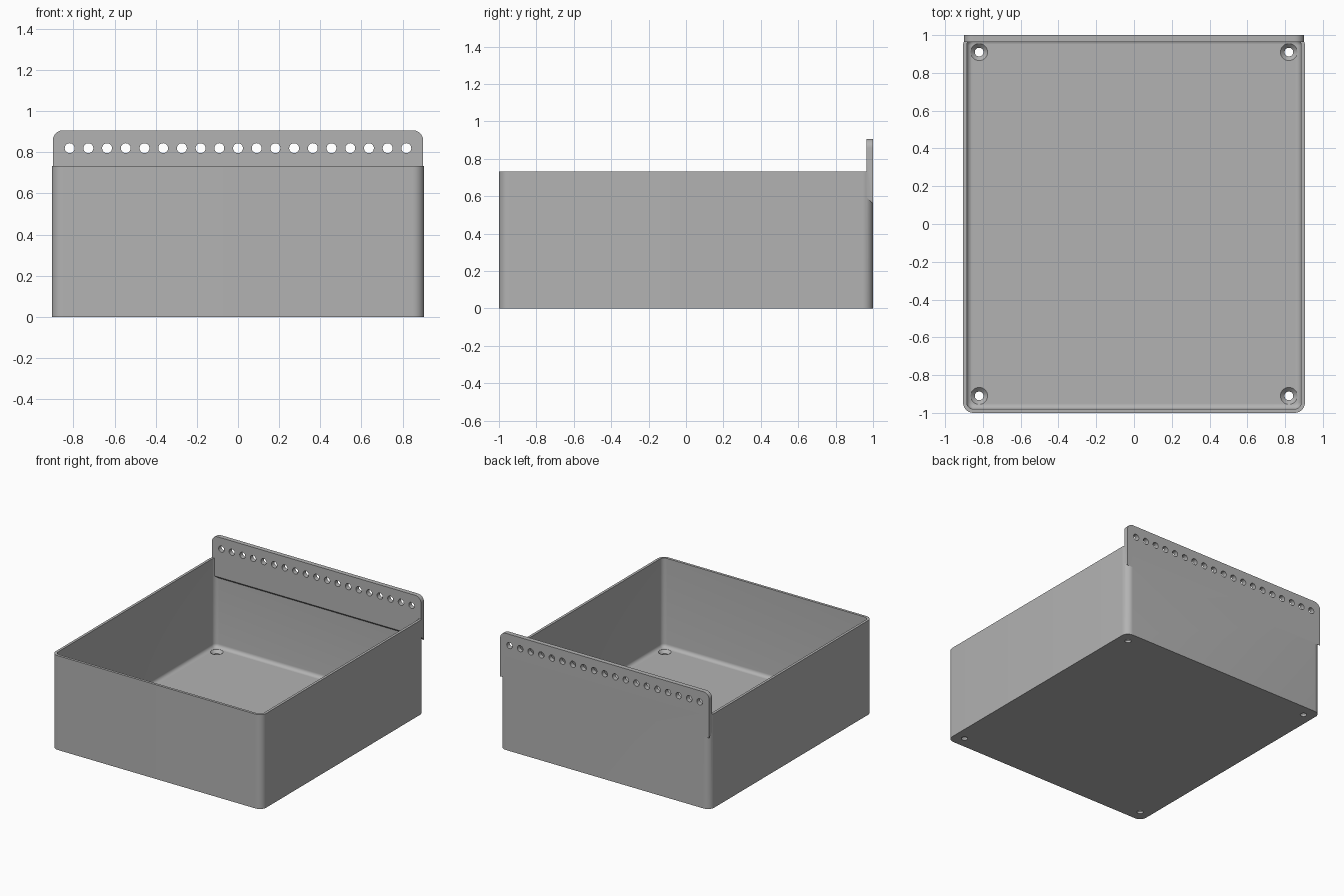
import bpy, bmesh
from math import sin, cos, pi

WIDTH, LENGTH, HEIGHT = 1.81, 2.0, 0.733
WALL, FLOOR = 0.02, 0.04

default = bpy.data.objects.get("Cube")
if default:
    bpy.data.objects.remove(default, do_unlink=True)

grey = bpy.data.materials.new("grey plastic")
grey.use_nodes = True
color = (0.45, 0.45, 0.45, 1)
grey.diffuse_color = color
grey.node_tree.nodes["Principled BSDF"].inputs["Base Color"].default_value = color


def make_object(name, bm):
    bmesh.ops.recalc_face_normals(bm, faces=bm.faces)
    mesh = bpy.data.meshes.new(name)
    bm.to_mesh(mesh)
    bm.free()
    mesh.materials.append(grey)
    obj = bpy.data.objects.new(name, mesh)
    bpy.context.collection.objects.link(obj)
    return obj


def arc(cx, cy, radius, start, steps=10):
    angles = [start + pi / 2 * i / steps for i in range(steps + 1)]
    return [(cx + radius * cos(a), cy + radius * sin(a)) for a in angles]


def extrude(points, direction):
    bm = bmesh.new()
    face = bm.faces.new([bm.verts.new(p) for p in points])
    top = bmesh.ops.extrude_face_region(bm, geom=[face])["geom"]
    moved = [v for v in top if isinstance(v, bmesh.types.BMVert)]
    bmesh.ops.translate(bm, verts=moved, vec=direction)
    return bm


def rounded_block(w, d, radius, z0, z1):
    x, y = w / 2 - radius, d / 2 - radius
    corners = [(x, y), (-x, y), (-x, -y), (x, -y)]
    outline = [p for i, c in enumerate(corners) for p in arc(*c, radius, i * pi / 2)]
    return extrude([(px, py, z0) for px, py in outline], (0, 0, z1 - z0))


def revolve(bm, profile, x, y, sides=32):
    # Closed solid of revolution from (radius, height) rings
    rings = [[bm.verts.new((x + r * cos(2 * pi * i / sides),
                            y + r * sin(2 * pi * i / sides), z))
              for i in range(sides)] for r, z in profile]
    for low, high in zip(rings, rings[1:]):
        for i in range(sides):
            j = (i + 1) % sides
            bm.faces.new((low[i], low[j], high[j], high[i]))
    bm.faces.new(rings[0][::-1])
    bm.faces.new(rings[-1])


def combine(target, tool, operation):
    mod = target.modifiers.new("combine", "BOOLEAN")
    mod.object, mod.operation, mod.solver = tool, operation, "EXACT"
    bpy.context.view_layer.update()
    result = target.evaluated_get(bpy.context.evaluated_depsgraph_get())
    mesh = bpy.data.meshes.new_from_object(result)
    target.modifiers.clear()
    target.data = mesh
    bpy.data.objects.remove(tool, do_unlink=True)


# Open tray with rounded corners and a filleted floor
tray = make_object("tray", rounded_block(WIDTH, LENGTH, 0.055, 0, HEIGHT))
bm = rounded_block(WIDTH - 2 * WALL, LENGTH - 2 * WALL, 0.035, FLOOR, HEIGHT + 0.2)
edges = [e for e in bm.edges if all(v.co.z < FLOOR + 0.001 for v in e.verts)]
bmesh.ops.bevel(bm, geom=edges, offset=0.028, segments=6, profile=0.5, affect="EDGES")
combine(tray, make_object("cavity_cutter", bm), "DIFFERENCE")

# Hanging plate along the back, with a sloped lower edge
half, top, radius, thick = 0.9, 0.907, 0.05, 0.036
outline = [(half, 0.56)]
outline += arc(half - radius, top - radius, radius, 0)
outline += arc(radius - half, top - radius, radius, pi / 2)
outline += [(-half, 0.56)]
bm = extrude([(x, LENGTH / 2, z) for x, z in outline], (0, -thick, 0))
for v in bm.verts:
    if v.co.z < 0.57 and v.co.y < 0.99:
        v.co.z += thick
combine(tray, make_object("hanging_plate", bm), "UNION")

# Row of round holes through the plate
bm = bmesh.new()
for i in range(19):
    revolve(bm, [(0.024, 0.9), (0.024, 1.1)], (i - 9) * 0.0909, -0.82)
for v in bm.verts:
    v.co = (v.co.x, v.co.z, -v.co.y)
combine(tray, make_object("plate_hole_cutter", bm), "DIFFERENCE")

# Countersunk screw holes in the floor corners
bm = bmesh.new()
for x in (-0.82, 0.82):
    for y in (-0.91, 0.91):
        revolve(bm, [(0.023, -0.05), (0.023, 0.018), (0.045, FLOOR), (0.045, 0.06)], x, y)
combine(tray, make_object("screw_hole_cutter", bm), "DIFFERENCE")

# Smooth the rounded areas and keep crisp edges
bpy.ops.object.select_all(action="DESELECT")
tray.select_set(True)
bpy.context.view_layer.objects.active = tray
bpy.ops.object.shade_smooth_by_angle(angle=pi / 6)
